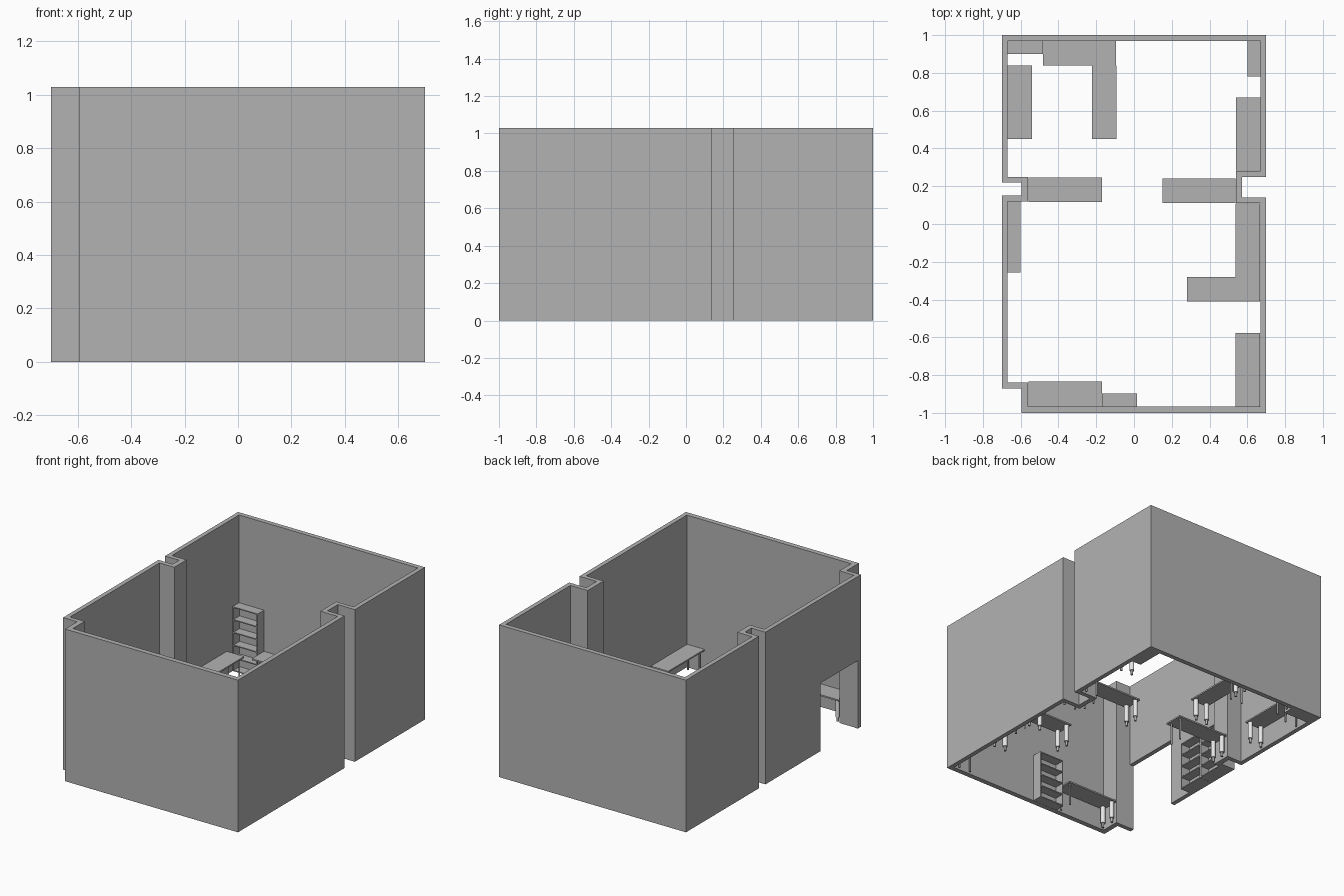
import bpy
import bmesh
from mathutils import Matrix, Vector

cube = bpy.data.objects.get("Cube")
if cube:
    bpy.data.objects.remove(cube, do_unlink=True)


def material(name, value):
    m = bpy.data.materials.new(name)
    m.use_nodes = True
    colour = (value, value, value, 1)
    m.diffuse_color = colour
    m.node_tree.nodes["Principled BSDF"].inputs["Base Color"].default_value = colour
    return m


GREY = material("plain grey", 0.45)
WHITE = material("leg white", 0.85)


def finish(bm, name, *mats):
    bmesh.ops.recalc_face_normals(bm, faces=bm.faces)
    mesh = bpy.data.meshes.new(name)
    bm.to_mesh(mesh)
    bm.free()
    for m in mats:
        mesh.materials.append(m)
    obj = bpy.data.objects.new(name, mesh)
    bpy.context.collection.objects.link(obj)
    return obj


def box(bm, x0, x1, y0, y1, z0, z1):
    centre = Vector((x0 + x1, y0 + y1, z0 + z1)) / 2
    size = Matrix.Diagonal((x1 - x0, y1 - y0, z1 - z0, 1))
    bmesh.ops.create_cube(bm, size=1, matrix=Matrix.Translation(centre) @ size)


def cylinder(bm, x, y, z0, z1, radius, index):
    made = bmesh.ops.create_cone(
        bm, cap_ends=True, segments=12, radius1=radius, radius2=radius,
        depth=z1 - z0, matrix=Matrix.Translation((x, y, (z0 + z1) / 2)))
    for face in {f for v in made["verts"] for f in v.link_faces}:
        face.material_index = index
        face.smooth = len(face.verts) == 4


# Walls: matching outer and inner outlines
WALL_TOP = 1.03
outer = [(-.7, 1), (-.7, .22), (-.595, .22), (-.595, .15), (-.7, .15), (-.7, -.87),
         (-.595, -.87), (-.595, -1), (.7, -1), (.7, .14), (.572, .14), (.572, .25),
         (.7, .25), (.7, 1)]
inner = [(-.67, .968), (-.67, .25), (-.56, .25), (-.56, .118), (-.67, .118), (-.67, -.84),
         (-.56, -.84), (-.56, -.966), (.67, -.966), (.67, .11), (.54, .11), (.54, .28),
         (.67, .28), (.67, .968)]
bm = bmesh.new()
rings = [[bm.verts.new((x, y, z)) for x, y in line]
         for line, z in ((outer, 0), (outer, WALL_TOP), (inner, WALL_TOP), (inner, 0))]
for a, b in zip(rings, rings[1:] + rings[:1]):
    for i in range(len(outer)):
        j = (i + 1) % len(outer)
        bm.faces.new((a[i], a[j], b[j], b[i]))
walls = finish(bm, "walls", GREY)

# Doorway cut through the side wall
bm = bmesh.new()
box(bm, -.75, -.62, -.838, -.437, -.1, .46)
cutter = finish(bm, "doorway_cutter", GREY)
cutter.hide_render = True
cutter.hide_set(True)
cut = walls.modifiers.new("doorway", 'BOOLEAN')
cut.object = cutter
cut.operation = 'DIFFERENCE'
cut.solver = 'EXACT'


# Desks: thin top, two thick legs at one end, two slim legs at the other
def desk(name, x0, y0, along_x, thick_low):
    long, deep, top, under, inset = .388, .13, .157, .147, .022
    w, d = (long, deep) if along_x else (deep, long)
    bm = bmesh.new()
    box(bm, x0, x0 + w, y0, y0 + d, under, top)
    for end_low in (True, False):
        for side_low in (True, False):
            u = inset if end_low else long - inset
            v = inset if side_low else deep - inset
            x, y = (x0 + u, y0 + v) if along_x else (x0 + v, y0 + u)
            if end_low == thick_low:
                cylinder(bm, x, y, .03, under, .015, 1)
                cylinder(bm, x, y, 0, .03, .008, 0)
            else:
                cylinder(bm, x, y, 0, under, .006, 0)
    finish(bm, name, GREY, WHITE)


desk("desk_back_left_wall", -.67, .45, False, True)
desk("desk_back_wall", -.483, .838, True, False)
desk("desk_back_return", -.223, .45, False, True)
desk("desk_back_right_wall", .54, .283, False, False)
desk("desk_divider_left", -.558, .116, True, True)
desk("desk_divider_right", .15, .11, True, True)
desk("desk_side", .537, -.28, False, True)
desk("desk_side_return", .28, -.41, True, True)
desk("desk_front_right_wall", .537, -.965, False, False)
desk("desk_front_wall", -.558, -.965, True, True)


# Bookcases: sides, back panel and evenly spaced boards
def bookcase(name, corner, turn, height, gaps):
    wide, deep, board = .187, .068, .007
    bm = bmesh.new()
    for x in (0, wide - board):
        box(bm, x, x + board, 0, deep, 0, height)
    box(bm, board, wide - board, 0, .004, 0, height)
    for i in range(gaps + 1):
        z = i * (height - board) / gaps
        box(bm, board, wide - board, .004, deep, z, z + board)
    place = Matrix.Translation((*corner, 0)) @ Matrix.Rotation(turn, 4, 'Z')
    bmesh.ops.transform(bm, matrix=place, verts=bm.verts)
    finish(bm, name, GREY)


QUARTER = 1.5707963
TALL, LOW = (.436, 5), (.33, 4)
bookcase("bookcase_back_wall", (-.483, .968), 2 * QUARTER, *TALL)
bookcase("bookcase_back_right", (.67, .781), QUARTER, *TALL)
bookcase("bookcase_front_wall", (-.17, -.965), 0, *LOW)
bookcase("bookcase_left_wall_a", (-.67, .118), -QUARTER, *LOW)
bookcase("bookcase_left_wall_b", (-.67, -.07), -QUARTER, *LOW)
